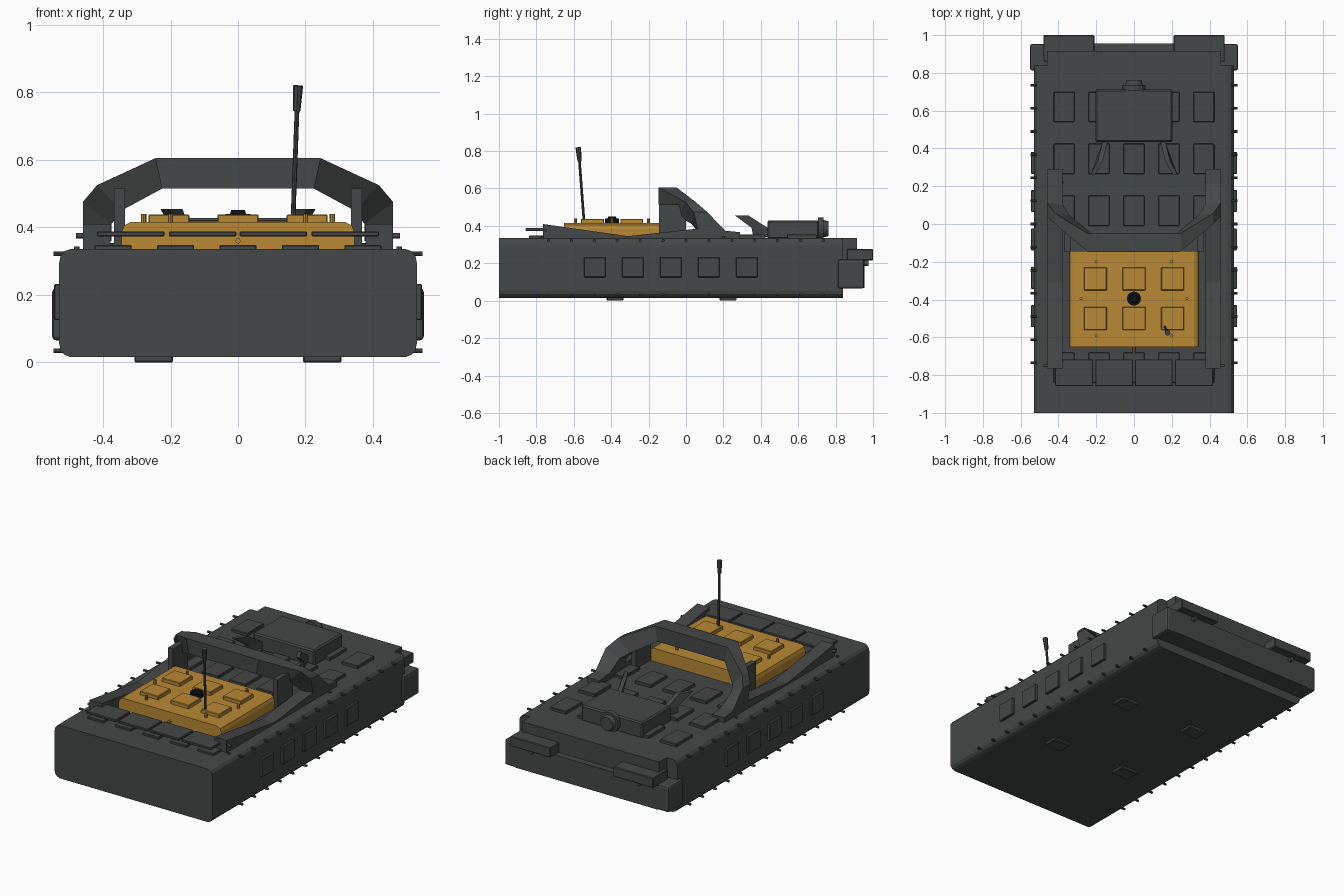
import bpy, bmesh
from mathutils import Vector


def material(name, rgb):
    m = bpy.data.materials.new(name)
    m.diffuse_color = (*rgb, 1)
    return m


DARK = material("dark_grey", (0.06, 0.065, 0.065))
ORANGE = material("ochre", (0.48, 0.25, 0.035))
BLACK = material("black", (0.005, 0.005, 0.005))


def finish(name, bm, mat=DARK, bevel=0.0, segments=1):
    if bevel:
        bmesh.ops.bevel(bm, geom=bm.edges[:], offset=bevel, segments=segments,
                        affect='EDGES', profile=0.5)
    bmesh.ops.recalc_face_normals(bm, faces=bm.faces[:])
    me = bpy.data.meshes.new(name)
    bm.to_mesh(me)
    bm.free()
    me.materials.append(mat)
    ob = bpy.data.objects.new(name, me)
    bpy.context.collection.objects.link(ob)
    return ob


def add_box(bm, x0, x1, y0, y1, z0, z1):
    verts = bmesh.ops.create_cube(bm, size=1)["verts"]
    for v in verts:
        v.co = ((x0 + x1) / 2 + v.co.x * (x1 - x0),
                (y0 + y1) / 2 + v.co.y * (y1 - y0),
                (z0 + z1) / 2 + v.co.z * (z1 - z0))


def boxes(name, specs, mat=DARK, bevel=0.0, segments=1):
    bm = bmesh.new()
    for s in specs:
        add_box(bm, *s)
    return finish(name, bm, mat, bevel, segments)


def add_rod(bm, a, b, r1, r2=None, n=12):
    a, b = Vector(a), Vector(b)
    verts = bmesh.ops.create_cone(bm, cap_ends=True, segments=n, radius1=r1,
                                  radius2=r1 if r2 is None else r2, depth=(b - a).length)["verts"]
    q = Vector((0, 0, 1)).rotation_difference(b - a)
    for v in verts:
        v.co = q @ v.co + (a + b) / 2


def rods(name, specs, mat=DARK):
    bm = bmesh.new()
    for s in specs:
        add_rod(bm, *s)
    return finish(name, bm, mat)


def loft(name, rings, mat=DARK, mirror=False):
    bm = bmesh.new()
    vs = [[bm.verts.new(p) for p in ring] for ring in rings]
    n = len(rings[0])
    for a, b in zip(vs, vs[1:]):
        for i in range(n):
            bm.faces.new((a[i], a[(i + 1) % n], b[(i + 1) % n], b[i]))
    bm.faces.new(vs[0])
    bm.faces.new(vs[-1])
    ob = finish(name, bm, mat)
    if mirror:
        ob.modifiers.new("mirror", 'MIRROR')
    return ob


def tile(x, y, w, d, z0, z1):
    return (x - w / 2, x + w / 2, y - d / 2, y + d / 2, z0, z1)


SIDES = (-1, 1)

# hull: rounded cross-section run along y
half = [(0.495, 0.015), (0.514, 0.022), (0.526, 0.036), (0.53, 0.055),
        (0.53, 0.295), (0.526, 0.315), (0.514, 0.33), (0.495, 0.336)]
section = half + [(-x, z) for x, z in reversed(half)]
loft("hull", [[(x, y, z) for x, z in section] for y in (-1, 0.84)])

# stepped tail
boxes("rear_deck", [(-0.46, 0.46, 0.83, 0.915, 0.1, 0.336)])
boxes("rear_beam", [(-0.48, 0.48, 0.83, 0.955, 0.068, 0.215)])
boxes("rear_corner_box", [(s * 0.508 - 0.043, s * 0.508 + 0.043, 0.812, 0.953, 0.065, 0.22)
                          for s in SIDES], bevel=0.012, segments=2)
boxes("rear_block", [tile(s * 0.345, 0.93, 0.27, 0.14, 0.215, 0.275) for s in SIDES], bevel=0.004)
rods("rear_lug", [((s * 0.36, 0.94, 0.2), (s * 0.36, 0.975, 0.2), 0.014) for s in SIDES])

# side panels and bolts
boxes("side_panel", [(s * 0.536 - 0.009, s * 0.536 + 0.009, y - 0.058, y + 0.058, 0.125, 0.232)
                     for s in SIDES for y in (-0.488, -0.285, -0.082, 0.121, 0.324)], bevel=0.003)
rods("side_bolt", [((s * 0.515, -0.735 + 0.1225 * i, z), (s * 0.547, -0.735 + 0.1225 * i, z), 0.007, 0.007, 8)
                   for s in SIDES for i in range(13) for z in (0.034, 0.322)])
boxes("belly_pad", [tile(s * 0.25, y, 0.115, 0.09, 0, 0.02)
                    for s in SIDES for y in (-0.38, 0.225)], bevel=0.004)

# deck tiles
cols = (-0.37, -0.185, 0, 0.185, 0.37)
deck = [tile(x, y, 0.11, 0.16, 0.33, 0.353) for x in cols for y in (0.07, 0.345, 0.62)]
deck += [tile(x, -0.76, 0.11, 0.16, 0.33, 0.348) for x in cols]
boxes("deck_tile", deck, bevel=0.003)
boxes("front_raised_tile", [tile(s * x, -0.788, 0.2, 0.14, 0.373, 0.388)
                            for s in SIDES for x in (0.105, 0.318)], bevel=0.003)

# side rails with pointed front ramps
rail = [(-0.765, 0.33), (-0.765, 0.41), (-0.31, 0.345), (0.08, 0.387), (0.29, 0.366), (0.29, 0.33)]
loft("side_rail", [[(x, y, z) for y, z in rail] for x in (0.378, 0.46)], mirror=True)
rods("rail_bolt", [((s * 0.44, y, 0.375), (s * 0.48, y, 0.375), 0.008)
                   for s in SIDES for y in (-0.75,)] +
     [((s * 0.478, y, 0.33), (s * 0.478, y, 0.343), 0.008) for s in SIDES for y in (-0.77, 0.2)])

# roll arch: crossbar and swept-back legs
leg = [
    [(0.245, -0.147, 0.605), (0.245, -0.05, 0.605), (0.225, -0.05, 0.515), (0.225, -0.147, 0.515)],
    [(0.418, 0.0, 0.525), (0.418, 0.055, 0.525), (0.345, 0.05, 0.45), (0.345, -0.04, 0.45)],
    [(0.46, 0.04, 0.475), (0.46, 0.112, 0.475), (0.375, 0.1, 0.43), (0.375, 0.03, 0.41)],
    [(0.46, 0.07, 0.36), (0.46, 0.225, 0.36), (0.375, 0.225, 0.36), (0.375, 0.07, 0.36)],
]
loft("roll_arch", [[(-x, y, z) for x, y, z in r] for r in reversed(leg)] + leg)
post = [(-0.145, 0.34), (-0.145, 0.515), (-0.04, 0.515), (0.0, 0.48), (0.0, 0.34)]
loft("arch_post", [[(x, y, z) for y, z in post] for x in (0.335, 0.368)], mirror=True)

# raised ochre cabin lid
lid = [(0.345, 0.33), (0.345, 0.385), (0.338, 0.405), (0.318, 0.416)]
lid += [(-x, z) for x, z in reversed(lid)]
loft("cabin_lid", [[(x, y, z) for x, z in lid] for y in (-0.652, -0.142)], ORANGE)
boxes("lid_tile", [tile(x, y, 0.122, 0.122, 0.412, 0.438)
                   for x in (-0.205, 0, 0.205) for y in (-0.29, -0.5)], ORANGE, 0.003)
rods("lid_bolt", [((x, y, 0.41), (x, y, 0.44), 0.008, 0.008, 8) for x, y in
                  ((-0.2, -0.2), (0.2, -0.2), (-0.28, -0.395), (0.28, -0.395),
                   (-0.2, -0.592), (0.2, -0.592))] +
     [((0, -0.64, 0.36), (0, -0.682, 0.36), 0.008, 0.008, 8)], ORANGE)
rods("hatch_knob", [((0, -0.395, 0.41), (0, -0.395, 0.44), 0.037, 0.037, 20),
                    ((0, -0.395, 0.44), (0, -0.395, 0.451), 0.024, 0.02, 20)], BLACK)

# antenna
rods("antenna", [((0.163, -0.545, 0.41), (0.163, -0.545, 0.43), 0.014),
                 ((0.163, -0.545, 0.42), (0.175, -0.57, 0.75), 0.007, 0.007, 8),
                 ((0.174, -0.569, 0.745), (0.178, -0.576, 0.82), 0.011, 0.015, 8)])

# engine housing with end cap and two leaning fins
boxes("engine_housing", [(-0.205, 0.205, 0.435, 0.712, 0.33, 0.428)], bevel=0.008)
rods("housing_cap", [((0, 0.705, 0.385), (0, 0.735, 0.385), 0.06, 0.06, 16),
                     ((0, 0.735, 0.385), (0, 0.762, 0.385), 0.046, 0.04, 16)])
loft("leaning_fin", [
    [(0.14, 0.435, 0.34), (0.165, 0.435, 0.34), (0.195, 0.36, 0.34), (0.17, 0.36, 0.34)],
    [(0.14, 0.435, 0.39), (0.165, 0.435, 0.39), (0.195, 0.35, 0.39), (0.17, 0.35, 0.39)],
    [(0.165, 0.335, 0.455), (0.19, 0.335, 0.455), (0.23, 0.262, 0.455), (0.205, 0.262, 0.455)],
], mirror=True)
